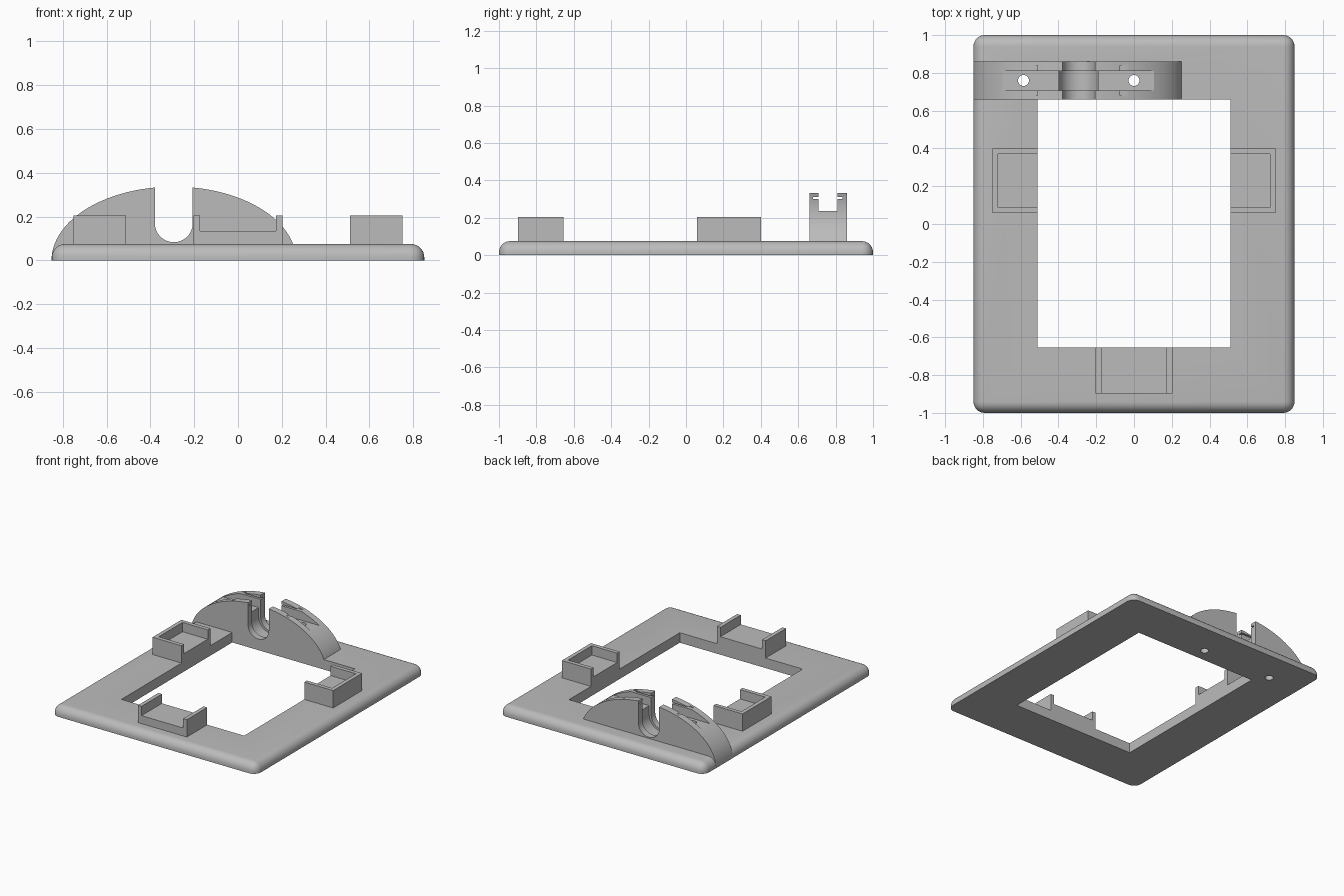
import bpy, bmesh, math
from mathutils import Matrix

if "Cube" in bpy.data.objects:
    bpy.data.objects.remove(bpy.data.objects["Cube"])

grey = bpy.data.materials.new("plain grey")
grey.use_nodes = True
colour = (0.5, 0.5, 0.5, 1)
grey.diffuse_color = colour
grey.node_tree.nodes["Principled BSDF"].inputs["Base Color"].default_value = colour


def make(name, bm):
    mesh = bpy.data.meshes.new(name)
    bmesh.ops.recalc_face_normals(bm, faces=bm.faces[:])
    bm.to_mesh(mesh)
    bm.free()
    mesh.materials.append(grey)
    obj = bpy.data.objects.new(name, mesh)
    bpy.context.collection.objects.link(obj)
    return obj


def box_bm(x, y, z):
    bm = bmesh.new()
    size = [b - a for a, b in (x, y, z)]
    mid = [(a + b) / 2 for a, b in (x, y, z)]
    bmesh.ops.create_cube(bm, size=1, matrix=Matrix.Translation(mid) @ Matrix.Diagonal((*size, 1)))
    return bm


def box(name, x, y, z):
    return make(name, box_bm(x, y, z))


def extrude_y(name, points, y0, y1):
    """Solid from an x-z outline."""
    bm = bmesh.new()
    face = bm.faces.new([bm.verts.new((x, y0, z)) for x, z in points])
    new = bmesh.ops.extrude_face_region(bm, geom=[face])["geom"]
    verts = [v for v in new if isinstance(v, bmesh.types.BMVert)]
    bmesh.ops.translate(bm, verts=verts, vec=(0, y1 - y0, 0))
    return make(name, bm)


def arc(cx, cz, rx, rz, start, end, n):
    angles = [math.radians(start + (end - start) * i / n) for i in range(n + 1)]
    return [(cx + rx * math.cos(a), cz + rz * math.sin(a)) for a in angles]


def cut(obj, cutters):
    for c in cutters:
        c.hide_render = True
        mod = obj.modifiers.new("cut", "BOOLEAN")
        mod.operation, mod.solver, mod.object = "DIFFERENCE", "EXACT", c
    graph = bpy.context.evaluated_depsgraph_get()
    mesh = bpy.data.meshes.new_from_object(obj.evaluated_get(graph))
    obj.modifiers.clear()
    obj.data = mesh


def smooth(obj):
    bpy.ops.object.select_all(action="DESELECT")
    obj.select_set(True)
    bpy.context.view_layer.objects.active = obj
    bpy.ops.object.shade_smooth_by_angle(angle=math.radians(30))


TOP = 0.075          # plate thickness
WALL = 0.03          # bracket wall
ARCH_X = -0.293      # arch centre
ARCH_Y = (0.66, 0.86)

# Plate with rounded corners and rounded upper rim
bm = box_bm((-0.85, 0.85), (-1, 1), (0, TOP))
rim = [e for e in bm.edges if max(v.co.z for v in e.verts) > 0.01]
bmesh.ops.bevel(bm, geom=rim, offset=0.06, segments=8, profile=0.5, affect="EDGES")
plate = make("base_plate", bm)

# Arch with a flat bottom
arch = extrude_y("cable_arch", arc(ARCH_X, 0, 0.558, 0.337, 0, 180, 64), *ARCH_Y)

# Cutters: window, screw holes, cable slot, bar channel and lid groove
window = box("window_cutter", (-0.51, 0.51), (-0.655, 0.66), (-1, 1))
holes = []
for x in (-0.585, 0):
    bm = bmesh.new()
    bmesh.ops.create_cone(bm, cap_ends=True, segments=32, radius1=0.029, radius2=0.029,
                          depth=2, matrix=Matrix.Translation((x, 0.76, 0)))
    holes.append(make("screw_hole_cutter", bm))


def slot(radius, y0, y1):
    outline = arc(ARCH_X, 0.17, radius, radius, 180, 360, 32)
    outline += [(ARCH_X + radius, 0.6), (ARCH_X - radius, 0.6)]
    return extrude_y("slot_cutter", outline, y0, y1)


narrow = slot(0.0865, 0.6, 0.9)
wide = slot(0.103, 0.708, 0.81)
channel = box("channel_cutter", (-1, 1), (0.708, 0.81), (0.235, 0.6))
groove = box("groove_cutter", (-1, 1), (0.68, 0.838), (0.3, 0.31))

cut(plate, [window, wide] + holes)
cut(arch, [narrow, wide, channel, groove] + holes)
for helper in [window, narrow, wide, channel, groove] + holes:
    bpy.data.objects.remove(helper)
smooth(plate)
smooth(arch)

# Side brackets: raised pockets open toward the window
for side, name in ((1, "left"), (-1, "right")):
    def span(a, b):
        return tuple(sorted((side * a, side * b)))
    bracket = box(name + "_bracket", span(0.51, 0.75), (0.058, 0.4), (TOP, 0.205))
    pocket = box("pocket_cutter", span(0.4, 0.75 - WALL), (0.058 + WALL, 0.4 - WALL), (0.135, 0.5))
    cut(bracket, [pocket])
    bpy.data.objects.remove(pocket)

# Front bracket: channel open at both ends
bracket = box("front_bracket", (-0.203, 0.203), (-0.897, -0.655), (TOP, 0.205))
pocket = box("pocket_cutter", (-0.173, 0.173), (-1.2, -0.4), (0.135, 0.5))
cut(bracket, [pocket])
bpy.data.objects.remove(pocket)
